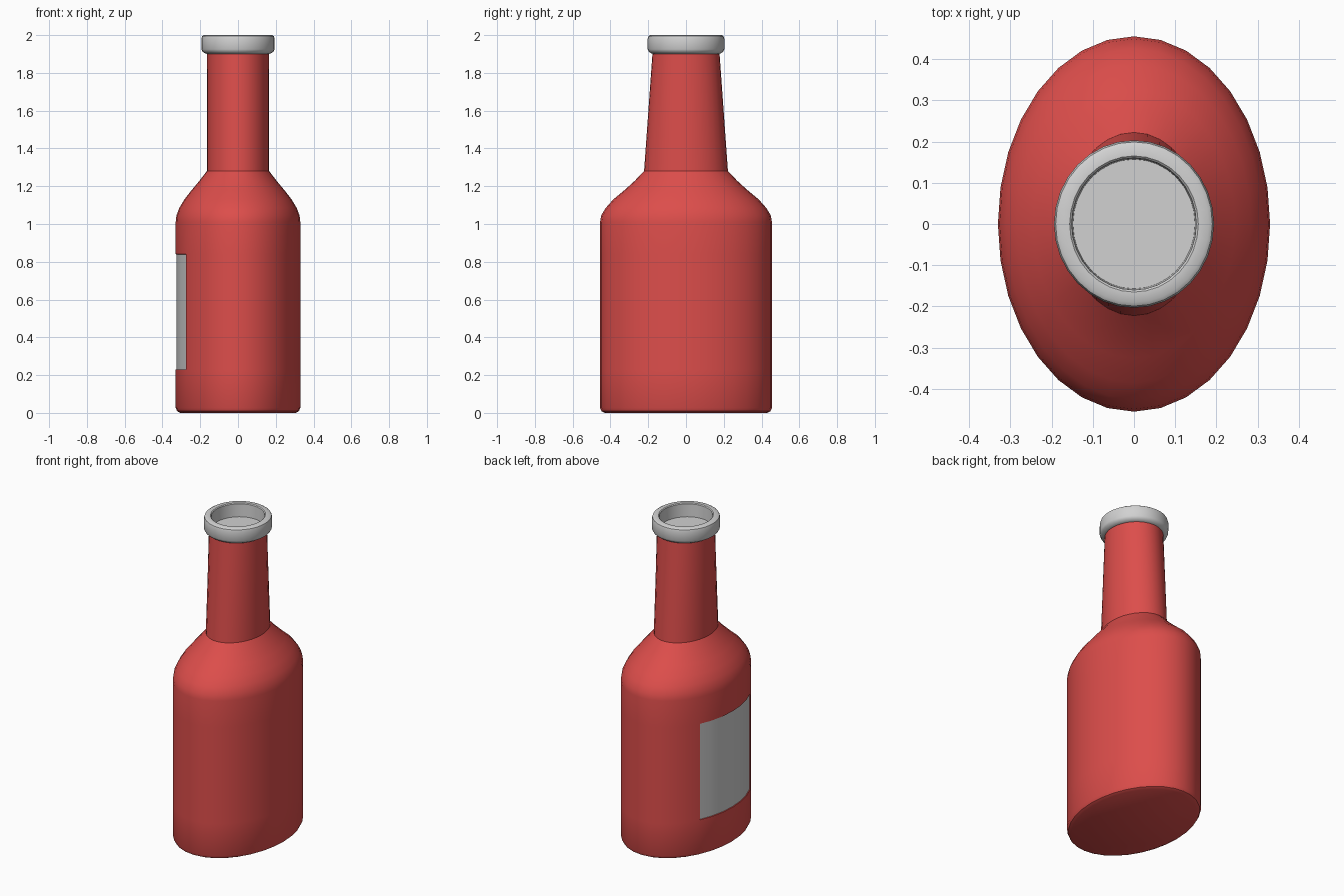
import bpy, bmesh, math

cube = bpy.data.objects.get("Cube")
if cube:
    bpy.data.objects.remove(cube, do_unlink=True)

SEGMENTS = 32


def material(name, rgb):
    mat = bpy.data.materials.new(name)
    mat.use_nodes = True
    color = (*rgb, 1.0)
    mat.diffuse_color = color
    mat.node_tree.nodes["Principled BSDF"].inputs["Base Color"].default_value = color
    return mat


red = material("red", (0.72, 0.075, 0.07))
grey = material("light_grey", (0.64, 0.64, 0.64))


def oval_lathe(profile):
    """Loft oval rings (x radius, y radius, z) and cap both ends."""
    bm = bmesh.new()
    rings = []
    for rx, ry, z in profile:
        angles = [math.tau * i / SEGMENTS for i in range(SEGMENTS)]
        rings.append([bm.verts.new((rx * math.cos(a), ry * math.sin(a), z)) for a in angles])
    for low, high in zip(rings, rings[1:]):
        for i in range(SEGMENTS):
            j = (i + 1) % SEGMENTS
            bm.faces.new((low[i], low[j], high[j], high[i]))
    bm.faces.new(rings[0][::-1])
    bm.faces.new(rings[-1])
    bmesh.ops.recalc_face_normals(bm, faces=bm.faces)
    return bm


def finish(bm, name, mats, angle=35):
    mesh = bpy.data.meshes.new(name)
    bm.to_mesh(mesh)
    bm.free()
    for mat in mats:
        mesh.materials.append(mat)
    obj = bpy.data.objects.new(name, mesh)
    bpy.context.collection.objects.link(obj)
    bpy.ops.object.select_all(action="DESELECT")
    obj.select_set(True)
    bpy.context.view_layer.objects.active = obj
    bpy.ops.object.shade_smooth_by_angle(angle=math.radians(angle))
    return obj


# Bottle body: base bevel, straight wall, rounded shoulder and tapering neck
LABEL_LOW, LABEL_HIGH = 0.23, 0.84
body = oval_lathe([
    (0.305, 0.43, 0.0), (0.322, 0.447, 0.009), (0.33, 0.455, 0.026),
    (0.33, 0.455, LABEL_LOW), (0.33, 0.455, LABEL_HIGH), (0.33, 0.455, 1.01),
    (0.326, 0.449, 1.045), (0.311, 0.425, 1.085), (0.284, 0.385, 1.13),
    (0.245, 0.325, 1.18), (0.205, 0.272, 1.228), (0.165, 0.222, 1.28),
    (0.163, 0.177, 1.91),
])

# Label panel: slightly sunken grey faces on the right side
panel = []
for face in body.faces:
    c = face.calc_center_median()
    if c.x < 0 and abs(c.y) < 0.25 and LABEL_LOW < c.z < LABEL_HIGH and abs(face.normal.z) < 0.1:
        panel.append(face)
bmesh.ops.inset_region(body, faces=panel, thickness=0.001, depth=-0.005, use_even_offset=True)
for face in panel:
    face.material_index = 1
finish(body, "bottle_body", [red, grey])

# Mouth rim: rounded collar with a shallow hollow inside
rim = oval_lathe([
    (0.160, 0.172, 1.90), (0.172, 0.182, 1.902), (0.188, 0.197, 1.912),
    (0.194, 0.203, 1.925), (0.194, 0.203, 1.98), (0.190, 0.199, 1.994),
    (0.181, 0.190, 2.0), (0.156, 0.165, 2.0), (0.151, 0.160, 1.995),
    (0.148, 0.157, 1.915),
])
finish(rim, "mouth_rim", [grey])
